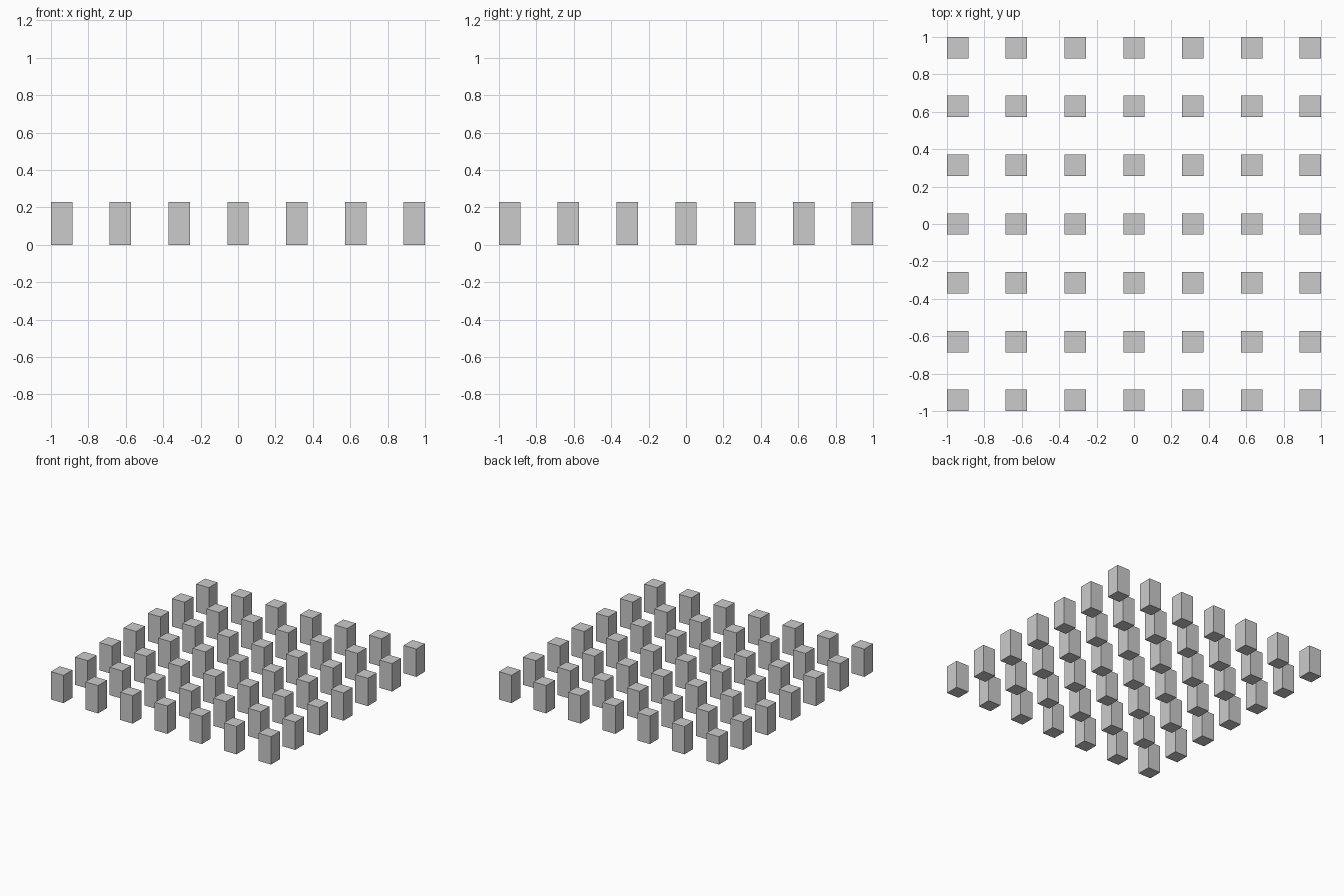
import bpy, bmesh
from mathutils import Matrix, Vector

if "Cube" in bpy.data.objects:
    bpy.data.objects.remove(bpy.data.objects["Cube"])

COUNT = 7
WIDTH = 2 / 17.5               # square footprint of each block
HEIGHT = 2 * WIDTH
STEP = (2 - WIDTH) / (COUNT - 1)

# One shared block mesh standing on z = 0
mesh = bpy.data.meshes.new("block")
bm = bmesh.new()
bmesh.ops.create_cube(bm, size=1, matrix=Matrix.Translation((0, 0, HEIGHT / 2))
                      @ Matrix.Diagonal((WIDTH, WIDTH, HEIGHT, 1)))
bm.to_mesh(mesh)
bm.free()

# Seven by seven grid of blocks
for row in range(COUNT):
    for col in range(COUNT):
        block = bpy.data.objects.new(f"block_row{row + 1}_column{col + 1}", mesh)
        block.location = Vector((col - 3, row - 3, 0)) * STEP
        bpy.context.collection.objects.link(block)
